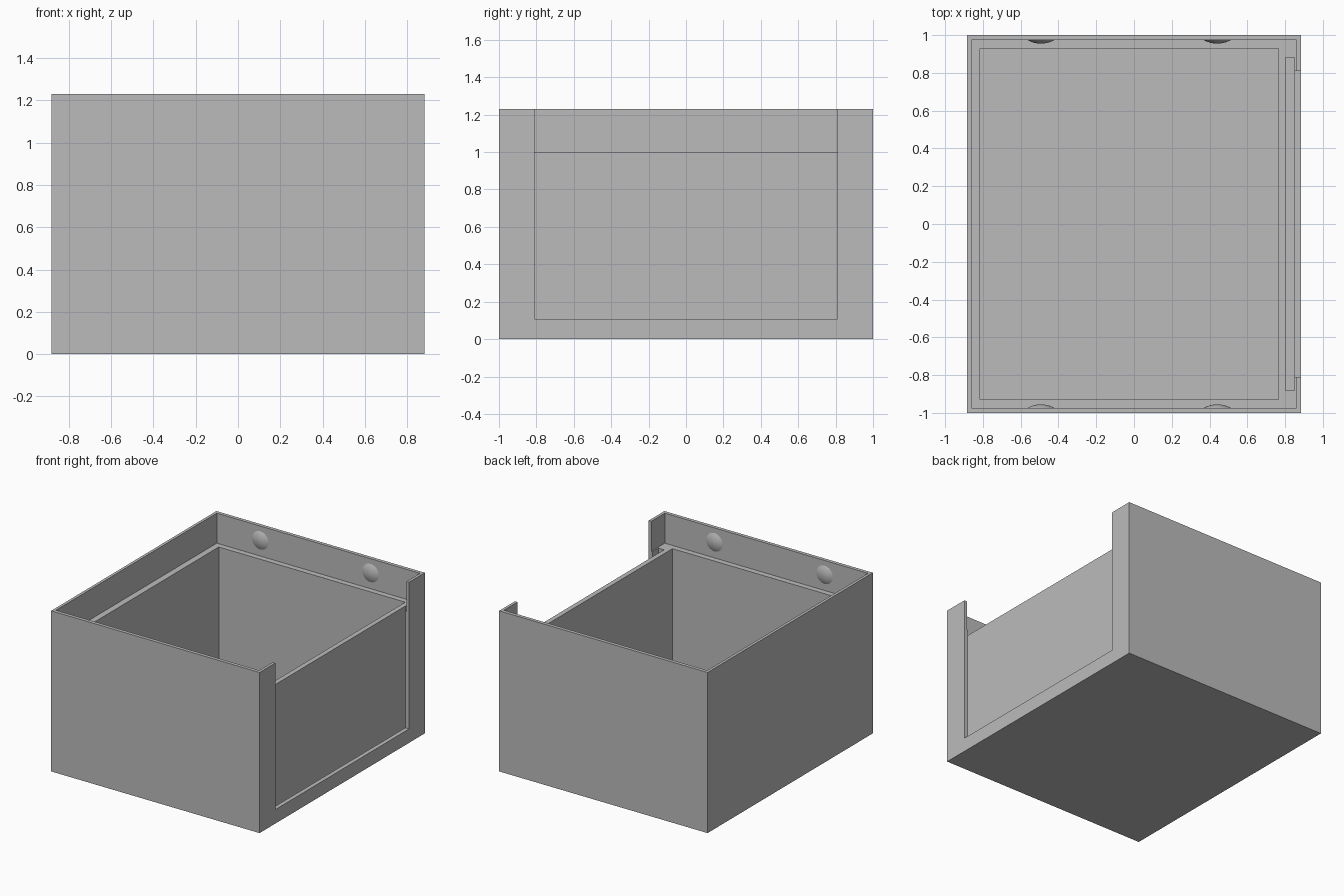
import bpy
import bmesh
from math import radians
from mathutils import Matrix, Vector

cube = bpy.data.objects.get("Cube")
if cube:
    bpy.data.objects.remove(cube, do_unlink=True)

grey = bpy.data.materials.new("matte grey")
grey.use_nodes = True
COLOUR = (0.5, 0.5, 0.5, 1)
grey.diffuse_color = COLOUR
grey.node_tree.nodes["Principled BSDF"].inputs["Base Color"].default_value = COLOUR


def finish(name, bm):
    mesh = bpy.data.meshes.new(name)
    bm.to_mesh(mesh)
    bm.free()
    mesh.materials.append(grey)
    obj = bpy.data.objects.new(name, mesh)
    bpy.context.collection.objects.link(obj)
    return obj


def box(name, x, y, z):
    """Box from (min, max) pairs on each axis."""
    bm = bmesh.new()
    bmesh.ops.create_cube(bm, size=1)
    for v in bm.verts:
        v.co = Vector([r[0] if c < 0 else r[1] for c, r in zip(v.co, (x, y, z))])
    return finish(name, bm)


HEIGHT, LEDGE, ABOVE = 1.23, 1.0, 1.5
WALL_Y = 0.973

# Outer box, hollowed by the cutters below
body = box("box_body", (-0.883, 0.883), (-1, 1), (0, HEIGHT))
cutters = [
    box("lid_recess", (-0.861, 0.861), (-WALL_Y, WALL_Y), (LEDGE, ABOVE)),
    box("main_cavity", (-0.814, 0.766), (-0.93, 0.93), (0.07, ABOVE)),
    box("panel_slot", (0.803, 0.851), (-0.882, 0.882), (0.04, ABOVE - 0.1)),
    box("side_window", (0.83, 1), (-0.81, 0.81), (0.107, ABOVE + 0.1)),
]
for cutter in cutters:
    mod = body.modifiers.new(cutter.name, "BOOLEAN")
    mod.operation = "DIFFERENCE"
    mod.solver = "EXACT"
    mod.object = cutter

bpy.context.view_layer.update()
evaluated = body.evaluated_get(bpy.context.evaluated_depsgraph_get())
carved = bpy.data.meshes.new_from_object(evaluated)
body.modifiers.clear()
body.data = carved
for cutter in cutters:
    bpy.data.objects.remove(cutter, do_unlink=True)

# Shallow domed catches on the inside of the front and back walls
RADIUS, RISE = 0.145, 0.018
for side, y_sign in (("front", -1), ("back", 1)):
    for end, x in (("right", -0.493), ("left", 0.441)):
        bm = bmesh.new()
        bmesh.ops.create_uvsphere(bm, u_segments=24, v_segments=32, radius=RADIUS,
                                  matrix=Matrix.Rotation(radians(90), 4, "X"))
        centre = Vector((x, y_sign * (WALL_Y - RISE + RADIUS), 1.12))
        bmesh.ops.translate(bm, verts=bm.verts, vec=centre)
        bmesh.ops.bisect_plane(bm, geom=bm.verts[:] + bm.edges[:] + bm.faces[:],
                               plane_co=(0, y_sign * WALL_Y, 0),
                               plane_no=(0, y_sign, 0), clear_outer=True)
        for face in bm.faces:
            face.smooth = True
        finish(f"{side}_{end}_catch", bm)
